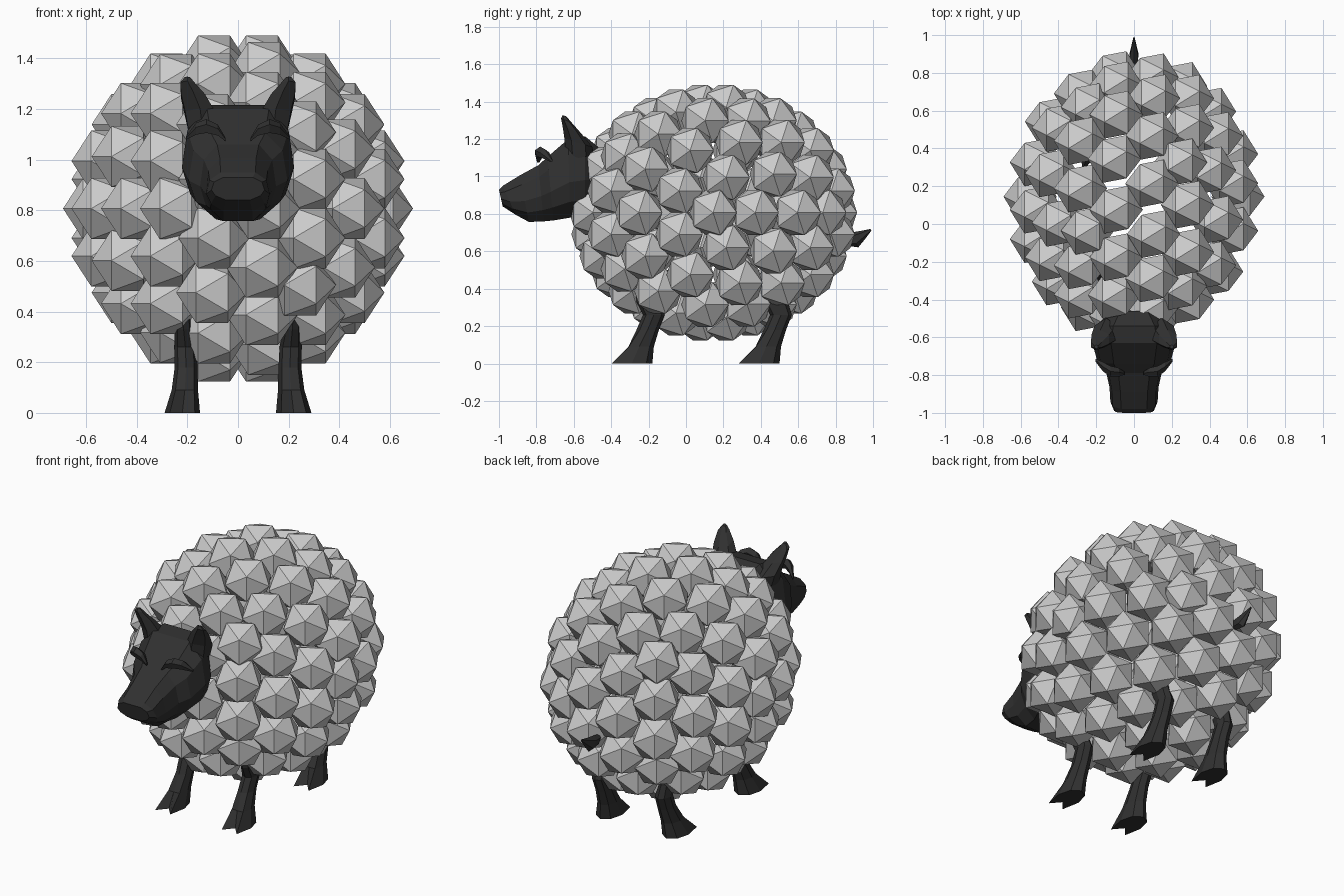
import bpy, bmesh, math
from mathutils import Matrix, Vector

if "Cube" in bpy.data.objects:
    bpy.data.objects.remove(bpy.data.objects["Cube"])

dark = bpy.data.materials.new("dark_skin")
dark.diffuse_color = (0.03, 0.03, 0.03, 1)
dark.use_nodes = True
dark.node_tree.nodes["Principled BSDF"].inputs["Base Color"].default_value = dark.diffuse_color


def finish(bm, name, mat=None):
    bmesh.ops.recalc_face_normals(bm, faces=bm.faces)
    me = bpy.data.meshes.new(name)
    bm.to_mesh(me)
    bm.free()
    ob = bpy.data.objects.new(name, me)
    bpy.context.collection.objects.link(ob)
    if mat:
        me.materials.append(mat)
    return ob


def loft(name, rings, side=1):
    """Skin a list of equal-length point rings; side=-1 mirrors in x."""
    bm = bmesh.new()
    rows = [[bm.verts.new((side * p[0], p[1], p[2])) for p in r] for r in rings]
    n = len(rows[0])
    for a, b in zip(rows, rows[1:]):
        for i in range(n):
            j = (i + 1) % n
            bm.faces.new((a[i], a[j], b[j], b[i]))
    bm.faces.new(rows[0])
    bm.faces.new(rows[-1])
    return finish(bm, name, dark)


def oval(c, rx, ry, n, tilt=0):
    """Roughly horizontal oval ring; tilt raises z with y."""
    pts = []
    for i in range(n):
        a = 2 * math.pi * i / n - math.pi / 2
        x, y = rx * math.cos(a), ry * math.sin(a)
        pts.append(Vector(c) + Vector((x, y, y * tilt)))
    return pts


# Wool: icosahedron tufts on the points of a three-way split icosahedron
turn = Matrix(((0, 0, 1), (1, 0, 0), (0, 1, 0))).to_4x4()
ico = bmesh.new()
bmesh.ops.create_icosphere(ico, subdivisions=1, radius=1, matrix=turn)
spots = [v.co.copy() for v in ico.verts]
for e in ico.edges:
    a, b = e.verts[0].co, e.verts[1].co
    spots += [a.lerp(b, 1 / 3), a.lerp(b, 2 / 3)]
spots += [f.calc_center_median() for f in ico.faces]
ico.free()
wool = bmesh.new()
for s in spots:
    d = s.normalized()
    at = Vector((d.x * 0.55, 0.145 + d.y * 0.655, 0.807 + d.z * 0.575))
    bmesh.ops.create_icosphere(wool, subdivisions=1, radius=0.141,
                               matrix=Matrix.Translation(at) @ turn)
finish(wool, "wool")


# Head: sections of y, half width, bottom, top, and backward lean of the bottom
def head_ring(y, w, lo, hi, lean):
    half = [(0.55, 1), (0.9, 0.8), (1, 0.45), (0.85, 0.2), (0.45, 0)]
    loop = half + [(-x, t) for x, t in reversed(half)]
    return [(w * x, y + lean * (1 - t), lo + (hi - lo) * t) for x, t in loop]


loft("head", [head_ring(*s) for s in [
    (-1.00, 0.105, 0.84, 0.93, 0.02),
    (-0.98, 0.125, 0.795, 0.95, 0.07),
    (-0.89, 0.13, 0.757, 1.005, 0.05),
    (-0.79, 0.15, 0.76, 1.06, 0.03),
    (-0.74, 0.195, 0.765, 1.105, 0.03),
    (-0.63, 0.222, 0.78, 1.20, 0.01),
    (-0.54, 0.20, 0.79, 1.215, 0),
    (-0.46, 0.13, 0.85, 1.15, 0)]])


# Eyelids: tapered arcs bulging from the brow
def lid_ring(x, y, z, r):
    return [(x, y + r * math.sin(a), z + r * math.cos(a))
            for a in [2 * math.pi * k / 5 for k in range(5)]]


lid = [lid_ring(*p) for p in [
    (0.05, -0.79, 1.08, 0.008), (0.08, -0.785, 1.115, 0.024),
    (0.125, -0.78, 1.13, 0.03), (0.165, -0.755, 1.12, 0.026),
    (0.205, -0.72, 1.085, 0.008)]]

# Ears: leaf-like tapers leaning out and forward
ear = [oval((0.135, -0.57, 1.10), 0.065, 0.07, 6, 0.2),
       oval((0.15, -0.575, 1.18), 0.068, 0.075, 6, -0.3),
       oval((0.178, -0.61, 1.25), 0.054, 0.05, 6, -0.4),
       oval((0.20, -0.64, 1.30), 0.032, 0.028, 6, -0.4),
       oval((0.20, -0.65, 1.325), 0.012, 0.01, 6, -0.3)]


# Legs: slanted tapers ending in cloven hooves
def leg_rings(y):
    rings = [oval((0.22, y, 0), 0.07, 0.11, 8),
             oval((0.21, y + 0.04, 0.09), 0.052, 0.078, 8),
             oval((0.205, y + 0.085, 0.18), 0.045, 0.06, 8),
             oval((0.208, y + 0.118, 0.26), 0.044, 0.058, 8),
             oval((0.215, y + 0.09, 0.33), 0.035, 0.065, 8),
             oval((0.22, y + 0.08, 0.42), 0.03, 0.06, 8)]
    rings[0][0].y += 0.06
    rings[0][1].y -= 0.03
    rings[0][7].y -= 0.03
    rings[1][0].y += 0.02
    return rings


for side, word in ((1, "left"), (-1, "right")):
    loft("eyelid_" + word, lid, side)
    loft("ear_" + word, ear, side)
    loft("front_leg_" + word, leg_rings(-0.29), side)
    loft("back_leg_" + word, leg_rings(0.39), side)

# Tail: short upturned spike
loft("tail", [oval((0, 0.84, 0.66), 0.02, 0.02, 6, -1.5),
              oval((0, 0.895, 0.66), 0.026, 0.026, 6, -1.5),
              oval((0, 0.94, 0.685), 0.015, 0.015, 6, -1.5),
              oval((0, 0.988, 0.715), 0.003, 0.003, 6, -1.5)])
